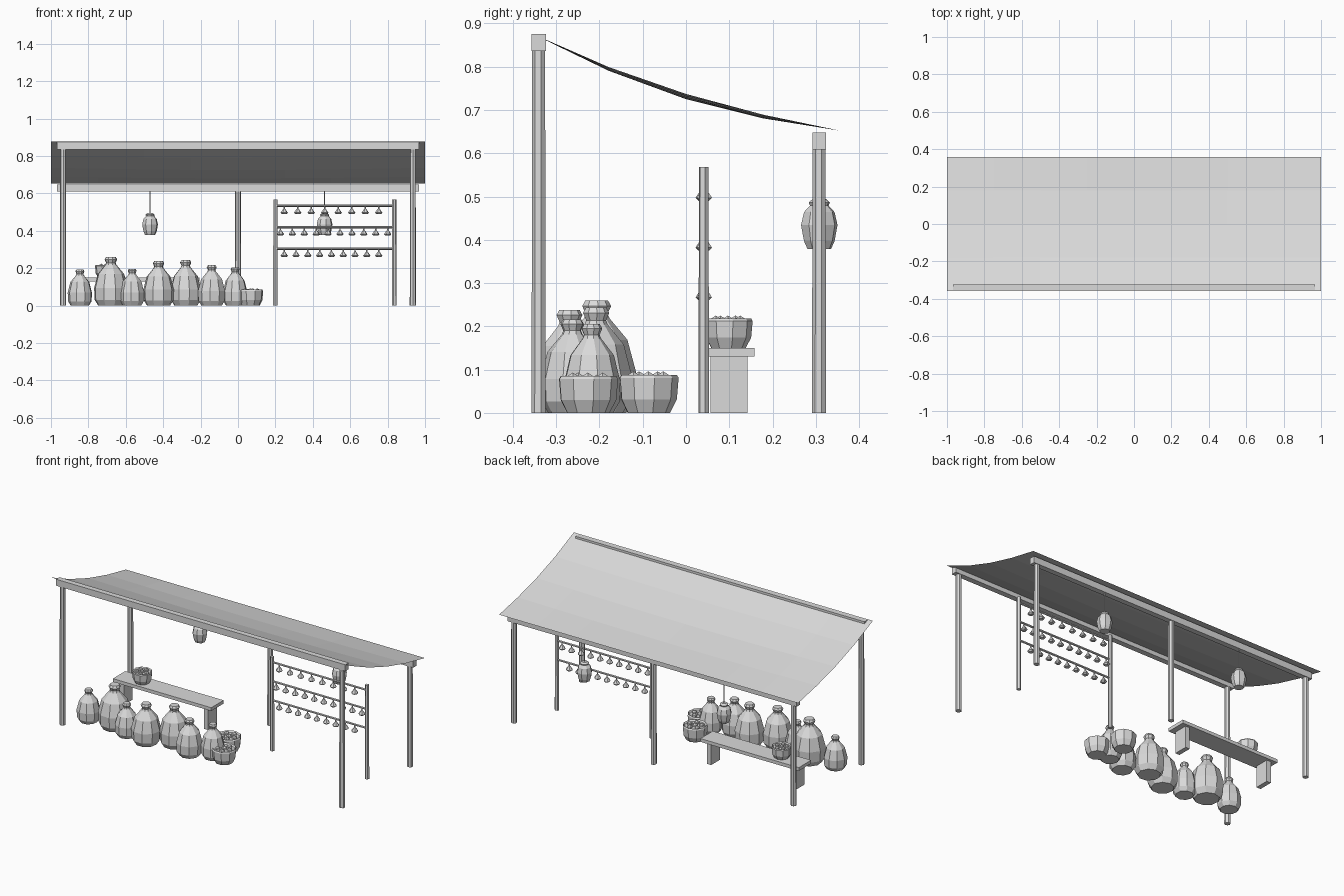
import bpy, bmesh, math, random
from mathutils import Vector

if "Cube" in bpy.data.objects:
    bpy.data.objects.remove(bpy.data.objects["Cube"])

random.seed(4)
grey = bpy.data.materials.new("plain_light_grey")
grey.diffuse_color = (0.7, 0.7, 0.7, 1)
grey.use_nodes = True
grey.node_tree.nodes["Principled BSDF"].inputs["Base Color"].default_value = grey.diffuse_color


def finish(name, bm):
    bmesh.ops.recalc_face_normals(bm, faces=bm.faces)
    me = bpy.data.meshes.new(name)
    bm.to_mesh(me)
    bm.free()
    me.materials.append(grey)
    ob = bpy.data.objects.new(name, me)
    bpy.context.collection.objects.link(ob)
    return ob


def box(name, x0, x1, y0, y1, z0, z1):
    bm = bmesh.new()
    bmesh.ops.create_cube(bm, size=1)
    for v in bm.verts:
        v.co = Vector(((x0 + x1) / 2 + v.co.x * (x1 - x0),
                       (y0 + y1) / 2 + v.co.y * (y1 - y0),
                       (z0 + z1) / 2 + v.co.z * (z1 - z0)))
    return finish(name, bm)


def add_lathe(bm, loc, profile, sides, turn=0.0):
    """Closed turned shape from (radius, height) points."""
    rings = []
    for r, z in profile:
        rings.append([bm.verts.new((loc[0] + r * math.cos(turn + 2 * math.pi * i / sides),
                                    loc[1] + r * math.sin(turn + 2 * math.pi * i / sides),
                                    loc[2] + z)) for i in range(sides)])
    for a, b in zip(rings, rings[1:]):
        for i in range(sides):
            j = (i + 1) % sides
            bm.faces.new((a[i], a[j], b[j], b[i]))
    bm.faces.new(rings[0][::-1])
    bm.faces.new(rings[-1])


def lathe(name, loc, profile, sides, turn=0.0):
    bm = bmesh.new()
    add_lathe(bm, loc, profile, sides, turn)
    return finish(name, bm)


# Frame: two tall front posts, three shorter back posts, two beams
for x in (-0.935, 0.935):
    lathe("front_post", (x, -0.34, 0), [(0.017, 0), (0.0155, 0.84)], 7, 0.3)
for x in (-0.935, 0, 0.935):
    lathe("back_post", (x, 0.308, 0), [(0.017, 0), (0.0155, 0.62)], 7, 0.3)
box("front_beam", -0.967, 0.967, -0.357, -0.324, 0.836, 0.875)
box("back_beam", -0.967, 0.967, 0.292, 0.324, 0.609, 0.648)

# Sagging cloth canopy
bm = bmesh.new()
heights = [0.877, 0.799, 0.737, 0.689, 0.652]
nx = 8
grid = []
for j, z in enumerate(heights):
    sag = 0.012 * math.sin(math.pi * j / 4)
    grid.append([bm.verts.new((-1 + 2 * i / nx, -0.357 + 0.714 * j / 4,
                               z - sag * math.sin(math.pi * i / nx)))
                 for i in range(nx + 1)])
for a, b in zip(grid, grid[1:]):
    for i in range(nx):
        bm.faces.new((a[i], a[i + 1], b[i + 1], b[i]))
canopy = finish("canopy", bm)
if canopy.data.polygons[0].normal.z < 0:
    canopy.data.flip_normals()

# Tall lidded jars: x, y, radius, height
jar = [(0.75, 0), (0.97, 0.12), (1, 0.36), (0.78, 0.65), (0.33, 0.84),
       (0.28, 0.88), (0.37, 0.95), (0.29, 1)]
for x, y, r, h in [(-0.845, -0.22, 0.066, 0.193), (-0.68, -0.207, 0.092, 0.26),
                   (-0.565, -0.255, 0.066, 0.197), (-0.425, -0.27, 0.083, 0.238),
                   (-0.28, -0.208, 0.083, 0.243), (-0.14, -0.263, 0.074, 0.216),
                   (-0.015, -0.218, 0.066, 0.205)]:
    lathe("jar", (x, y, 0), [(a * r, b * h) for a, b in jar], 9, random.random())

# Bowls filled with round goods: x, y, base z, radius, height
bowl = [(0.72, 0), (0.94, 0.35), (1, 0.92), (0.94, 1), (0.84, 0.9)]
for x, y, z, r, h in [(0.066, -0.227, 0, 0.07, 0.085), (0.0, -0.087, 0, 0.07, 0.088),
                      (-0.708, 0.097, 0.15, 0.057, 0.068)]:
    lathe("bowl", (x, y, z), [(a * r, b * h) for a, b in bowl], 9, 0.2)
    bm = bmesh.new()
    for k in range(6):
        d = 0 if k == 5 else 0.52 * r
        ang = k * 2 * math.pi / 5
        new = bmesh.ops.create_icosphere(bm, subdivisions=1, radius=0.24 * r)["verts"]
        bmesh.ops.translate(bm, verts=new, vec=(x + d * math.cos(ang), y + d * math.sin(ang),
                                                z + 0.9 * h))
    finish("bowl_goods", bm)

# Low bench
box("bench_seat", -0.865, -0.207, 0.04, 0.158, 0.13, 0.15)
for x in (-0.818, -0.254):
    box("bench_leg", x - 0.014, x + 0.014, 0.057, 0.142, 0, 0.13)

# Rack with three rails of small hanging bells
for x in (0.2, 0.835):
    lathe("rack_post", (x, 0.041, 0), [(0.0125, 0), (0.0115, 0.568)], 6, 0.26)
bell = [(0.013, -0.045), (0.02, -0.038), (0.009, -0.022), (0.004, -0.016), (0.003, 0)]
for z, count, x0, x1 in [(0.535, 8, 0.247, 0.752), (0.42, 10, 0.227, 0.8),
                         (0.305, 9, 0.247, 0.752)]:
    rail = lathe("rack_rail", (0, 0, 0), [(0.0065, 0), (0.0065, 0.635)], 6)
    rail.rotation_euler = (0, math.pi / 2, 0)
    rail.location = (0.2, 0.041, z)
    bm = bmesh.new()
    for i in range(count):
        add_lathe(bm, (x0 + (x1 - x0) * i / (count - 1), 0.041, z), bell, 6, 0.2)
    finish("bell_row", bm)

# Hanging lanterns on cords
lantern = [(0.028, 0), (0.036, 0.018), (0.043, 0.055), (0.036, 0.085), (0.022, 0.1),
           (0.025, 0.107), (0.015, 0.116)]
for x in (-0.47, 0.463):
    lathe("lantern", (x, 0.308, 0.379), lantern, 8, 0.2)
    lathe("lantern_cord", (x, 0.308, 0.49), [(0.003, 0), (0.003, 0.125)], 4)
